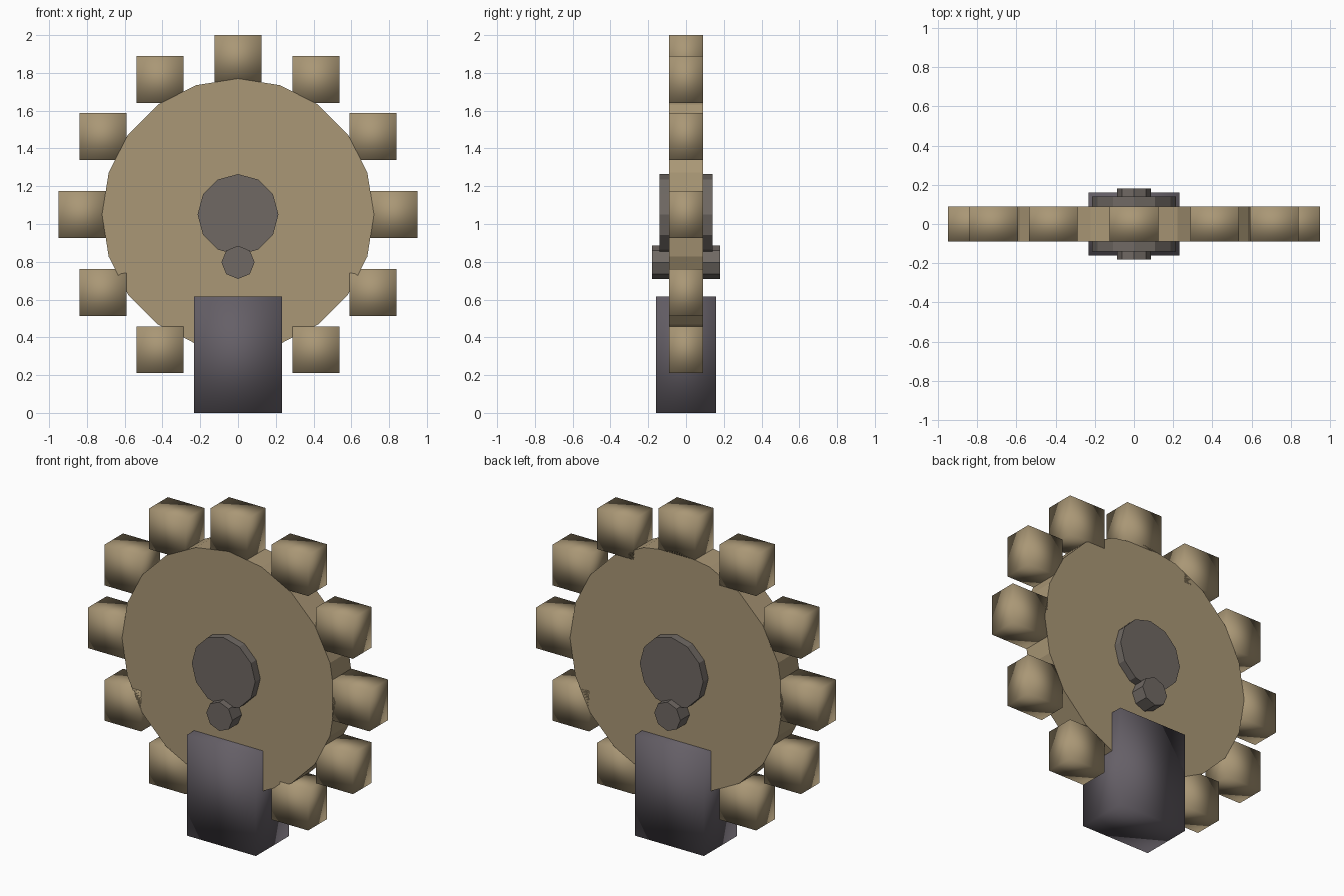
import bpy, math

if "Cube" in bpy.data.objects:
    bpy.data.objects.remove(bpy.data.objects["Cube"])

HUB_Z = 1.05


def material(name, rgb):
    m = bpy.data.materials.new(name)
    m.diffuse_color = (*rgb, 1)
    m.use_nodes = True
    m.node_tree.nodes["Principled BSDF"].inputs["Base Color"].default_value = m.diffuse_color
    return m


WOOD = material("wood", (0.40, 0.31, 0.18))
IRON = material("iron", (0.16, 0.14, 0.125))
STONE = material("stone", (0.13, 0.115, 0.135))


def finish(name, mat, smooth=False):
    ob = bpy.context.object
    ob.name = name
    bpy.ops.object.transform_apply(location=False, rotation=True, scale=True)
    ob.data.materials.append(mat)
    if smooth:
        bpy.ops.object.shade_smooth()
    return ob


def disc(name, sides, radius, depth, z, mat):
    # Cylinder lying along y, with a vertex pointing straight up
    bpy.ops.mesh.primitive_cylinder_add(vertices=sides, radius=radius, depth=depth,
                                        location=(0, 0, z), rotation=(math.pi / 2, 0, 0))
    return finish(name, mat)


def box(name, size, loc, mat):
    bpy.ops.mesh.primitive_cube_add(size=1, location=loc)
    bpy.context.object.scale = size
    return finish(name, mat, smooth=True)


# Wheel, hub and axle pin
disc("wheel", 20, 0.72, 0.18, HUB_Z, WOOD)
disc("hub", 12, 0.214, 0.28, HUB_Z, IRON)
disc("axle_pin", 8, 0.088, 0.36, 0.797, IRON)

# Twelve upright blocks around the rim
for i in range(12):
    a = i * math.tau / 12
    box(f"rim_block_{i + 1}", (0.248, 0.18, 0.248),
        (0.826 * math.sin(a), 0, HUB_Z + 0.826 * math.cos(a)), WOOD)

# Pedestal
box("pedestal", (0.466, 0.32, 0.615), (0, 0, 0.3075), STONE)
